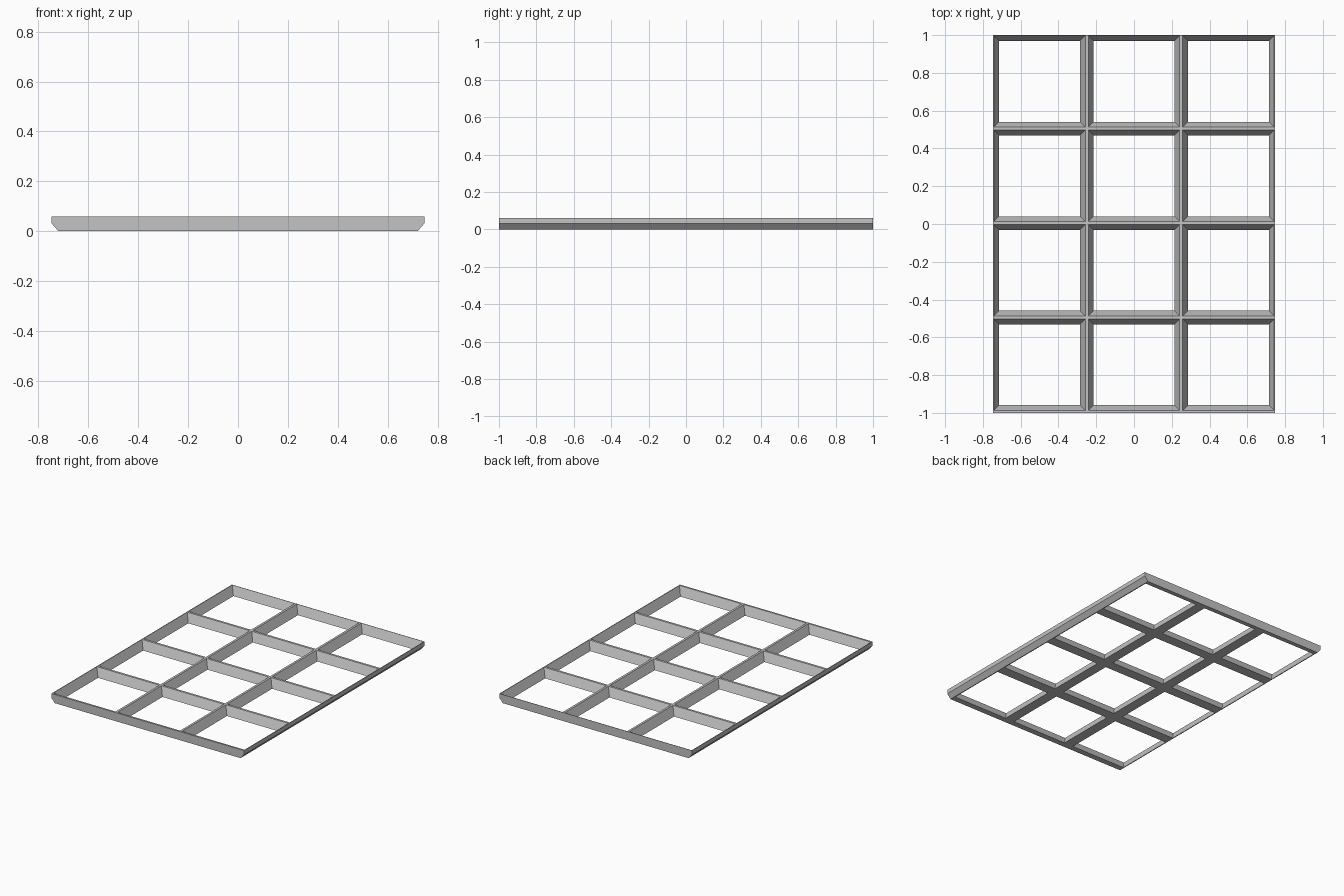
import bpy, bmesh

if "Cube" in bpy.data.objects:
    bpy.data.objects.remove(bpy.data.objects["Cube"], do_unlink=True)

HEIGHT = 0.06
HALF_X = 0.747
PITCH = 0.5
SHIFT_Y = 0.005          # cells sit slightly toward the back
HALF_BASE, HALF_TOP = 0.214, 0.242

grey = bpy.data.materials.new("plain_grey")
grey.use_nodes = True
grey.diffuse_color = (0.55, 0.55, 0.55, 1)
grey.node_tree.nodes["Principled BSDF"].inputs["Base Color"].default_value = (0.55, 0.55, 0.55, 1)


def make_object(name, bm):
    bmesh.ops.recalc_face_normals(bm, faces=bm.faces)
    mesh = bpy.data.meshes.new(name)
    bm.to_mesh(mesh)
    bm.free()
    obj = bpy.data.objects.new(name, mesh)
    bpy.context.scene.collection.objects.link(obj)
    mesh.materials.append(grey)
    return obj


def add_prism(bm, bottom, top):
    """Close a solid between two matching rings of points."""
    a = [bm.verts.new(p) for p in bottom]
    b = [bm.verts.new(p) for p in top]
    bm.faces.new(a)
    bm.faces.new(b)
    for i in range(len(a)):
        j = (i + 1) % len(a)
        bm.faces.new((a[i], a[j], b[j], b[i]))


# Slab with bevelled lower long edges
profile = [(-0.72, 0), (0.72, 0), (HALF_X, 0.031),
           (HALF_X, HEIGHT), (-HALF_X, HEIGHT), (-HALF_X, 0.031)]
bm = bmesh.new()
add_prism(bm, [(x, -1, z) for x, z in profile], [(x, 1, z) for x, z in profile])
frame = make_object("grid_frame", bm)

# Tapered openings, wider at the top
def ring(cx, cy, z):
    h = HALF_BASE + (HALF_TOP - HALF_BASE) * z / HEIGHT
    return [(cx + sx * h, cy + sy * h, z) for sx, sy in ((-1, -1), (1, -1), (1, 1), (-1, 1))]

bm = bmesh.new()
for col in range(3):
    for row in range(4):
        cx = (col - 1) * PITCH
        cy = (row - 1.5) * PITCH + SHIFT_Y
        add_prism(bm, ring(cx, cy, -0.01), ring(cx, cy, HEIGHT + 0.005))
cutter = make_object("opening_cutters", bm)
cutter.hide_render = True

# Cut the openings and keep the finished mesh
cut = frame.modifiers.new("openings", 'BOOLEAN')
cut.operation = 'DIFFERENCE'
cut.solver = 'EXACT'
cut.object = cutter
bpy.context.view_layer.update()
result = bpy.data.meshes.new_from_object(frame.evaluated_get(bpy.context.evaluated_depsgraph_get()))
frame.modifiers.clear()
frame.data = result
bpy.data.objects.remove(cutter, do_unlink=True)
